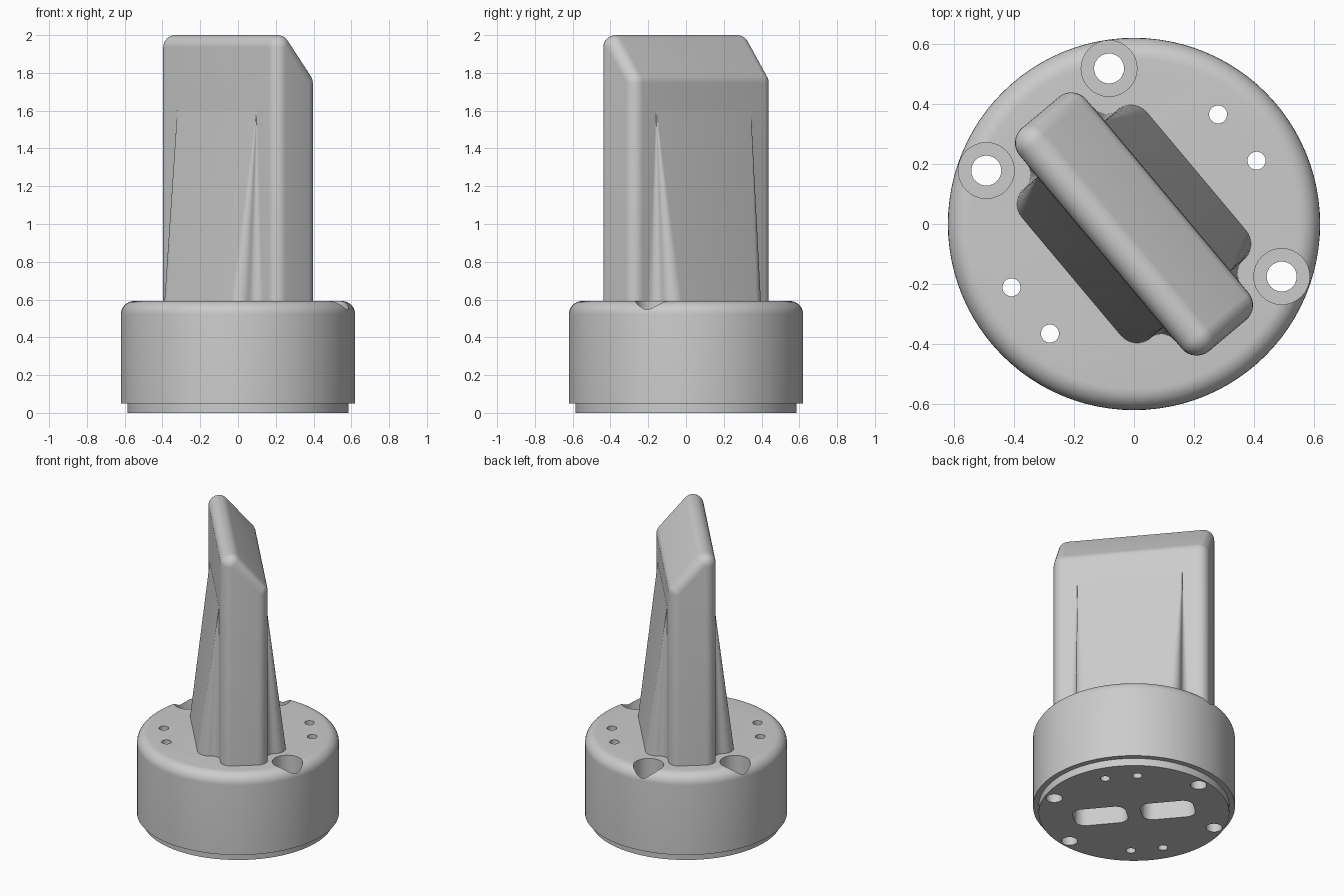
import bpy, bmesh
from math import sin, cos, pi, radians
from mathutils import Matrix

cube = bpy.data.objects.get("Cube")
if cube:
    bpy.data.objects.remove(cube)

grey = bpy.data.materials.new("plain grey")
grey.use_nodes = True
colour = (0.6, 0.6, 0.6, 1)
grey.diffuse_color = colour
grey.node_tree.nodes["Principled BSDF"].inputs["Base Color"].default_value = colour

TURN = radians(-50)          # direction of the handle's long side
LENGTH, THICK = 0.485, 0.145  # half sizes of the handle


def add_object(name, bm, turn=0):
    bmesh.ops.recalc_face_normals(bm, faces=bm.faces)
    mesh = bpy.data.meshes.new(name)
    bm.to_mesh(mesh)
    bm.free()
    mesh.transform(Matrix.Rotation(turn, 4, 'Z'))
    mesh.materials.append(grey)
    ob = bpy.data.objects.new(name, mesh)
    bpy.context.scene.collection.objects.link(ob)
    return ob


def circle(x, y, z, r, n=32):
    return [(x + r * cos(2 * pi * i / n), y + r * sin(2 * pi * i / n), z) for i in range(n)]


def ball(x, y, z, r, n=32):
    points = [(x, y, z + r), (x, y, z - r)]
    for k in range(1, n // 2):
        a = 2 * pi * k / n
        points += circle(x, y, z + r * cos(a), r * sin(a), n)
    return points


def hull(bm, points):
    verts = [bm.verts.new(p) for p in points]
    bmesh.ops.convex_hull(bm, input=verts)
    bmesh.ops.delete(bm, geom=[v for v in bm.verts if not v.link_faces], context='VERTS')


def smooth(ob, angle=35):
    bpy.ops.object.select_all(action='DESELECT')
    ob.select_set(True)
    bpy.context.view_layer.objects.active = ob
    bpy.ops.object.shade_smooth_by_angle(angle=radians(angle))


# Round base: turned profile with a recessed foot and a rounded top rim
R, TOP, RIM = 0.62, 0.592, 0.07
profile = [(0.585, 0), (0.585, 0.05), (R, 0.05)]
profile += [(R - RIM + RIM * cos(a), TOP - RIM + RIM * sin(a))
            for a in (pi / 2 * i / 8 for i in range(9))]
bm = bmesh.new()
rings = [[bm.verts.new(p) for p in circle(0, 0, z, r, 96)] for r, z in profile]
for low, high in zip(rings, rings[1:]):
    for i in range(96):
        j = (i + 1) % 96
        bm.faces.new((low[i], low[j], high[j], high[i]))
bm.faces.new(rings[0])
bm.faces.new(rings[-1])
base = add_object("base", bm)

# Holes in the base: screw holes with counterbores, pin holes, underside slots
cut = bmesh.new()


def bore(x, y, r, low, high):
    hull(cut, circle(x, y, low, r) + circle(x, y, high, r))


def stepped_bore(x, y):
    profile = ((0.05, -0.1), (0.05, 0.35), (0.093, 0.35), (0.093, 0.7))
    loops = [[cut.verts.new(p) for p in circle(x, y, z, r)] for r, z in profile]
    for low, high in zip(loops, loops[1:]):
        for i in range(32):
            j = (i + 1) % 32
            cut.faces.new((low[i], low[j], high[j], high[i]))
    cut.faces.new(loops[0])
    cut.faces.new(loops[-1])


for x, y in ((-0.083, 0.518), (-0.492, 0.178), (0.492, -0.175)):
    stepped_bore(x, y)
bore(0.083, -0.518, 0.05, -0.1, 0.35)
for s in (1, -1):
    bore(0.28 * s, 0.365 * s, 0.03, -0.1, 0.7)
    bore(0.408 * s, 0.211 * s, 0.03, -0.1, 0.7)
    slot = []
    for du in (-0.1, 0.1):
        for v in (-0.035, 0.035):
            u = 0.21 * s + du
            x, y = u * cos(TURN) - v * sin(TURN), u * sin(TURN) + v * cos(TURN)
            slot += circle(x, y, -0.1, 0.065) + circle(x, y, 0.48, 0.065)
    hull(cut, slot)
cutter = add_object("hole_cutter", cut)
cutter.hide_render = True

mod = base.modifiers.new("holes", 'BOOLEAN')
mod.operation, mod.solver, mod.object = 'DIFFERENCE', 'EXACT', cutter
graph = bpy.context.evaluated_depsgraph_get()
mesh = bpy.data.meshes.new_from_object(base.evaluated_get(graph))
base.modifiers.clear()
base.data = mesh
bpy.data.objects.remove(cutter)
smooth(base)

# Handle blade: rounded slab with a slanted top, high on one long side
r = 0.065
points = []
for u in (-LENGTH + r, LENGTH - r):
    for v, z in ((-THICK + r, 2 - r), (THICK - r, 1.747)):
        points += ball(u, v, z, r) + circle(u, v, 0.52, r)
bm = bmesh.new()
hull(bm, points)
bmesh.ops.dissolve_limit(bm, angle_limit=0.002, verts=bm.verts, edges=bm.edges)
smooth(add_object("handle_blade", bm, TURN))

# Flared sides: the section swells towards the base, with coves at its ends
HALF, STEPS = 0.327, 8


def flare_section(z):
    h = max(0.0006, 0.127 * (1.6 - z) / (1.6 - TOP))
    cove, bulge = 0.44 * h, 0.56 * h
    steps = [pi / 2 * i / STEPS for i in range(STEPS + 1)]
    quarter = [(HALF + cove - cove * sin(a), THICK + cove - cove * cos(a)) for a in steps]
    quarter += [(HALF - bulge + bulge * cos(a), THICK + cove + bulge * sin(a))
                for a in steps[1:]]
    half = quarter + [(-u, v) for u, v in reversed(quarter)]
    return [(u, v, z) for u, v in half + [(-u, -v) for u, v in half]]


bm = bmesh.new()
rows = [[bm.verts.new(p) for p in flare_section(z)] for z in (0.55, 0.85, 1.2, 1.45, 1.6)]
count = len(rows[0])
for low, high in zip(rows, rows[1:]):
    for i in range(count):
        j = (i + 1) % count
        bm.faces.new((low[i], low[j], high[j], high[i]))
bm.faces.new(rows[0])
bm.faces.new(rows[-1])
smooth(add_object("handle_flare", bm, TURN))
